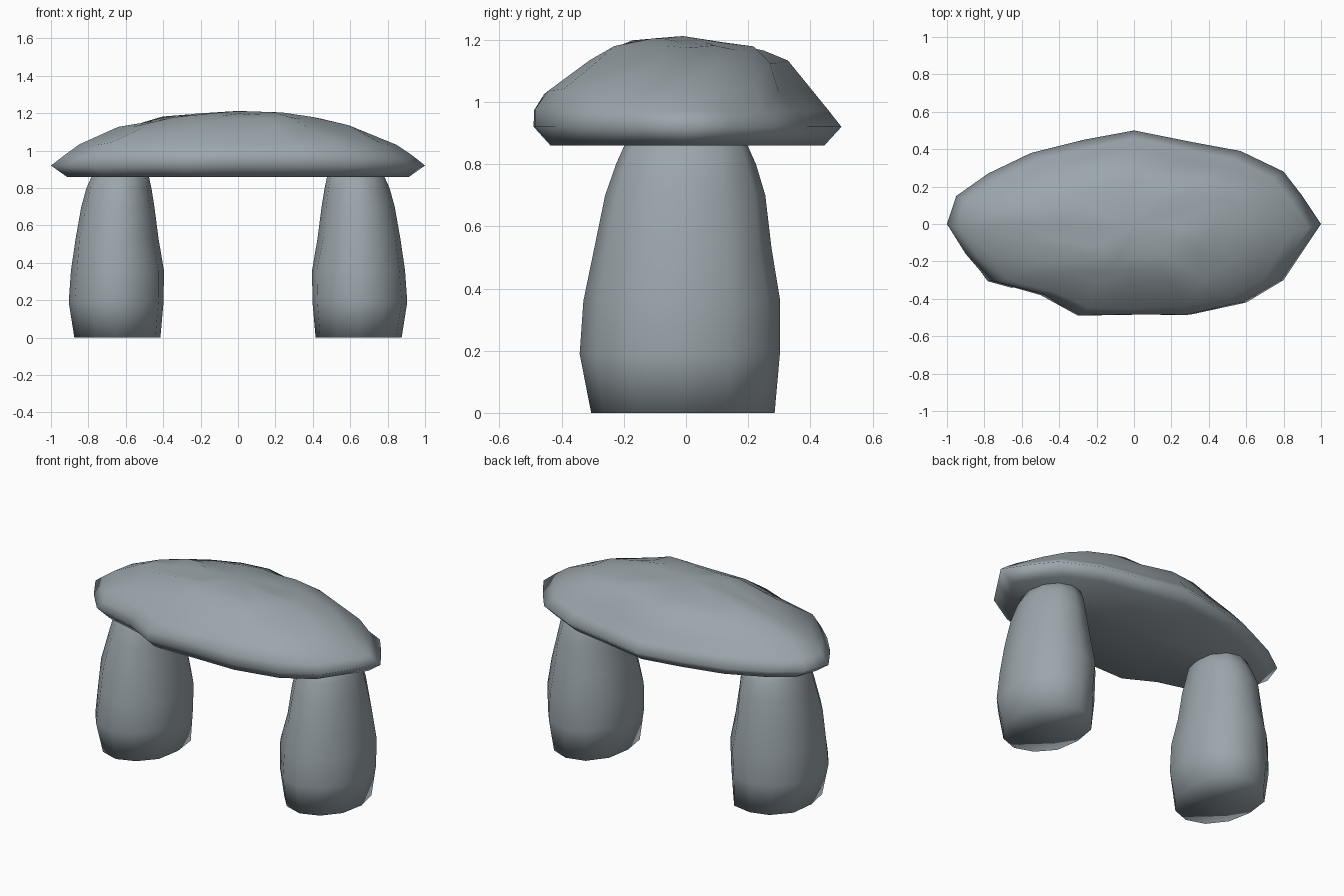
import bpy, bmesh, math, random
from mathutils import Vector

random.seed(7)
cube = bpy.data.objects.get("Cube")
if cube:
    bpy.data.objects.remove(cube, do_unlink=True)

stone = bpy.data.materials.new("grey_stone")
stone.use_nodes = True
colour = (0.33, 0.38, 0.41, 1)
stone.diffuse_color = colour
stone.node_tree.nodes["Principled BSDF"].inputs["Base Color"].default_value = colour


def loft(name, rings, tip=None):
    """Skin a stack of rings, closing the base and top with fans."""
    bm = bmesh.new()
    loops = [[bm.verts.new(p) for p in ring] for ring in rings]
    n = len(loops[0])
    for low, high in zip(loops, loops[1:]):
        for i in range(n):
            j = (i + 1) % n
            bm.faces.new((low[i], low[j], high[j], high[i]))

    def fan(loop, point):
        centre = bm.verts.new(point)
        for i in range(n):
            bm.faces.new((loop[i], loop[(i + 1) % n], centre))

    def middle(ring):
        return sum((Vector(p) for p in ring), Vector()) / n

    fan(loops[0], middle(rings[0]))
    fan(loops[-1], tip or middle(rings[-1]))
    bmesh.ops.recalc_face_normals(bm, faces=bm.faces)
    mesh = bpy.data.meshes.new(name)
    bm.to_mesh(mesh)
    bm.free()
    mesh.shade_smooth()
    mesh.materials.append(stone)
    obj = bpy.data.objects.new(name, mesh)
    bpy.context.collection.objects.link(obj)
    return obj


def wobble(amount):
    return random.uniform(-amount, amount)


# Capstone: irregular lens outline, with (z, x scale, y scale, y shift, roughness) per ring
outline = [(1, 0), (.9, .15), (.8, .28), (.57, .39), (.3, .44), (0, .5), (-.27, .45),
           (-.55, .38), (-.78, .27), (-.95, .15), (-1, 0), (-.9, -.16), (-.78, -.3),
           (-.5, -.38), (-.3, -.49), (0, -.485), (.3, -.485), (.6, -.42), (.8, -.3), (.9, -.15)]
levels = [(.86, .915, .89, 0, 0), (.92, 1, 1, 0, 0), (.975, .935, .955, -.02, .004),
          (1.035, .86, .86, -.03, .012), (1.125, .65, .68, .005, .017),
          (1.17, .44, .52, 0, .016), (1.195, .26, .33, -.02, .012)]
rings = []
for z, sx, sy, shift, rough in levels:
    rings.append([(x * sx + wobble(rough), y * sy + shift + wobble(rough), z + wobble(rough * .8))
                  for x, y in outline])
loft("capstone", rings, (0, -.01, 1.212))

# Standing stones: lumpy oval sections (z, x min, x max, y min, y max)
sections = [(0, .415, .875, -.305, .285), (.19, .398, .905, -.342, .302),
            (.36, .396, .893, -.33, .303), (.53, .425, .868, -.295, .275),
            (.7, .447, .838, -.26, .255), (.8, .463, .81, -.225, .225), (.9, .485, .765, -.18, .18)]
SIDES = 12


def standing_stone(name, side):
    rings = []
    offsets = [wobble(.04) for _ in range(SIDES)]
    for z, x0, x1, y0, y1 in sections:
        ring = []
        for i in range(SIDES):
            a = math.tau * i / SIDES
            c, s = math.cos(a), math.sin(a)
            # Lumps fade out at the four extremes of the section
            grow = 1 + abs(math.sin(2 * a)) * (.03 + offsets[i] + wobble(.035))
            x = (x0 + x1) / 2 + (x1 - x0) / 2 * c * grow
            y = (y0 + y1) / 2 + (y1 - y0) / 2 * s * grow
            ring.append((x * side, y, z))
        rings.append(ring)
    return loft(name, rings)


standing_stone("left_standing_stone", 1)
standing_stone("right_standing_stone", -1)
